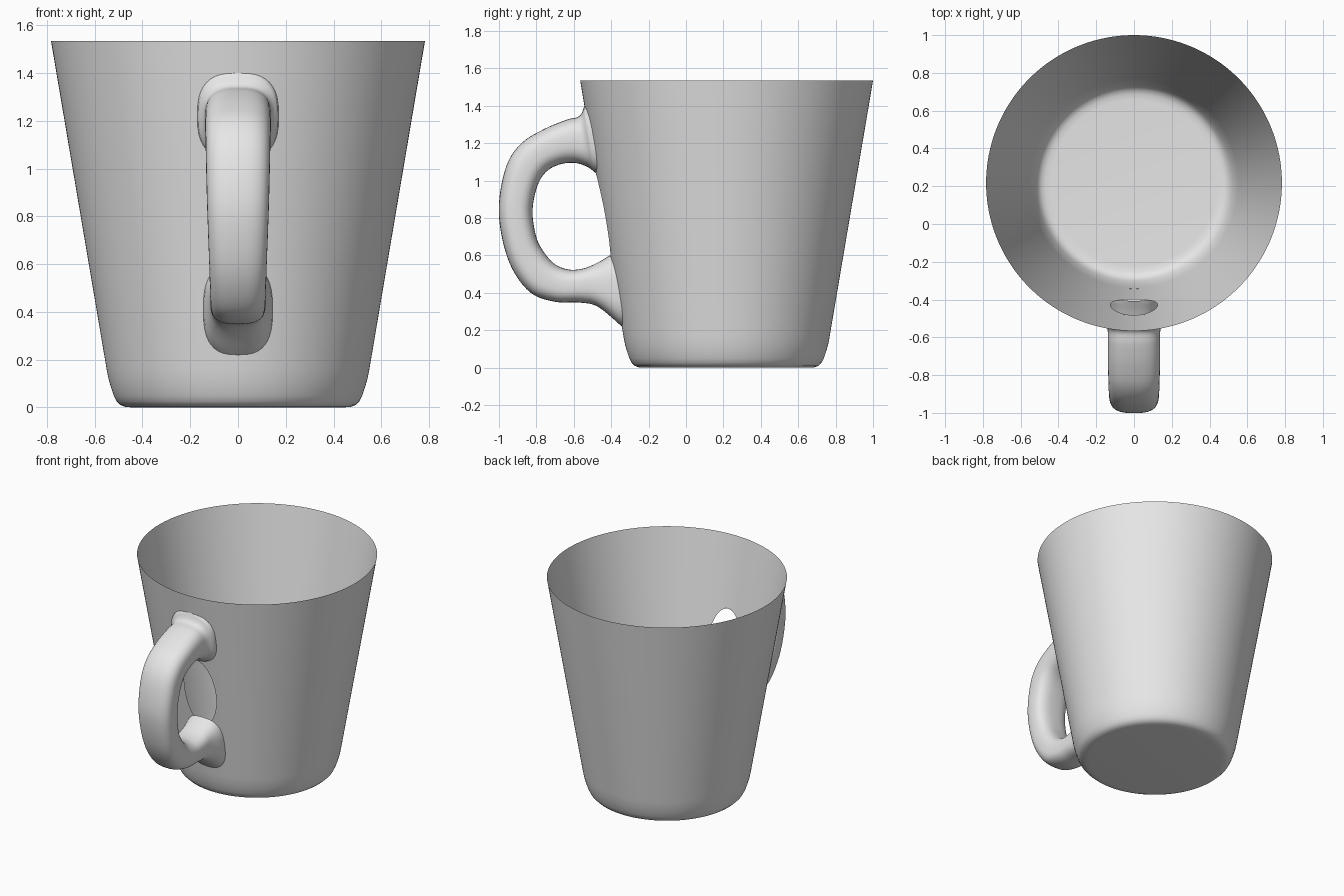
import bpy
import bmesh
from math import sin, cos, pi, sqrt, copysign, hypot

if "Cube" in bpy.data.objects:
    bpy.data.objects.remove(bpy.data.objects["Cube"], do_unlink=True)

CENTRE_Y = 0.217
HEIGHT, RIM_R = 1.535, 0.783
BEND_Z, BEND_R = 0.16, 0.55

grey = bpy.data.materials.new("plain_grey")
grey.use_nodes = True
colour = (0.8, 0.8, 0.8, 1)
grey.diffuse_color = colour
grey.node_tree.nodes["Principled BSDF"].inputs["Base Color"].default_value = colour


def wall_radius(z):
    return BEND_R + (z - BEND_Z) * (RIM_R - BEND_R) / (HEIGHT - BEND_Z)


def wall_y(x, z):
    """Front surface of the cup wall."""
    return CENTRE_Y - sqrt(wall_radius(z) ** 2 - x * x)


def finish(bm, name):
    for face in bm.faces:
        face.smooth = True
    mesh = bpy.data.meshes.new(name)
    bm.to_mesh(mesh)
    bm.free()
    mesh.materials.append(grey)
    obj = bpy.data.objects.new(name, mesh)
    bpy.context.collection.objects.link(obj)
    return obj


def skin(bm, rings):
    """Join neighbouring closed rings with quads."""
    for a, b in zip(rings, rings[1:]):
        n = len(a)
        for j in range(n):
            k = (j + 1) % n
            bm.faces.new((a[j], a[k], b[k], b[j]))


# Cup: thin tapered shell with a rounded foot and flat floor
def build_cup():
    segments, rows = 160, 56
    profile = [(0.44, 0), (0.47, 0.002), (0.492, 0.01), (0.508, 0.026),
               (0.52, 0.05), (0.532, 0.085), (0.542, 0.12)]
    for i in range(rows + 1):
        z = BEND_Z + (HEIGHT - BEND_Z) * i / rows
        profile.append((wall_radius(z), z))
    bm = bmesh.new()
    rings = []
    for r, z in profile:
        angles = [2 * pi * j / segments for j in range(segments)]
        rings.append([bm.verts.new((r * cos(a), CENTRE_Y + r * sin(a), z)) for a in angles])
    skin(bm, rings)
    bm.faces.new(rings[0][::-1])

    # Oval opening in the wall behind the handle
    mid_z, half_x, half_z = 0.795, 0.125, 0.245

    def oval(co):
        return hypot(co.x / half_x, (co.z - mid_z) / half_z)

    gone = [f for f in bm.faces
            if f.calc_center_median().y < 0 and oval(f.calc_center_median()) < 1]
    edge_verts = {v for f in gone for v in f.verts}
    bmesh.ops.delete(bm, geom=gone, context="FACES")
    for v in edge_verts:
        if v.is_valid and v.is_boundary:
            s = oval(v.co)
            v.co.x /= s
            v.co.z = mid_z + (v.co.z - mid_z) / s
            v.co.y = wall_y(v.co.x, v.co.z)
    return finish(bm, "cup")


# Handle: rounded-rectangle sections between an outer and an inner curve
def build_handle():
    # outer y, outer z, inner y, inner z, half width
    sections = [
        (wall_y(0, 1.4), 1.4, wall_y(0, 1.04), 1.04, 0.17),
        (-0.57, 1.345, -0.53, 1.075, 0.142),
        (-0.64, 1.325, -0.6, 1.095, 0.138),
        (-0.76, 1.275, -0.68, 1.085, 0.138),
        (-0.88, 1.2, -0.75, 1.045, 0.136),
        (-0.96, 1.08, -0.795, 0.97, 0.134),
        (-1.0, 0.88, -0.82, 0.85, 0.13),
        (-0.985, 0.7, -0.81, 0.74, 0.125),
        (-0.93, 0.53, -0.78, 0.65, 0.12),
        (-0.83, 0.4, -0.71, 0.56, 0.117),
        (-0.7, 0.352, -0.63, 0.525, 0.115),
        (-0.57, 0.348, -0.55, 0.53, 0.116),
        (-0.47, 0.325, -0.475, 0.56, 0.12),
        (wall_y(0, 0.22), 0.22, wall_y(0, 0.6), 0.6, 0.145),
    ]

    def blend(i, t):
        """Smooth curve through the sections."""
        last = len(sections) - 1
        picks = [sections[min(max(i + k, 0), last)] for k in (-1, 0, 1, 2)]
        return [b + t / 2 * (c - a + t * (2 * a - 5 * b + 4 * c - d + t * (3 * (b - c) + d - a)))
                for a, b, c, d in zip(*picks)]

    steps, sides, power = 5, 40, 0.72
    path = [blend(i, s / steps) for i in range(len(sections) - 1) for s in range(steps)]
    path.append(sections[-1])
    bm = bmesh.new()
    rings = []
    for n, (yo, zo, yi, zi, w) in enumerate(path):
        ring = []
        for j in range(sides):
            a = 2 * pi * j / sides
            x = w * copysign(abs(cos(a)) ** power, cos(a))
            f = 0.5 + 0.5 * copysign(abs(sin(a)) ** power, sin(a))
            y, z = yi + f * (yo - yi), zi + f * (zo - zi)
            # Ends lie on the wall, and nothing reaches inside it
            y = wall_y(x, z) if n in (0, len(path) - 1) else min(y, wall_y(x, z) - 0.001)
            ring.append(bm.verts.new((x, y, z)))
        rings.append(ring)
    skin(bm, rings)
    return finish(bm, "handle")


build_cup()
build_handle()
